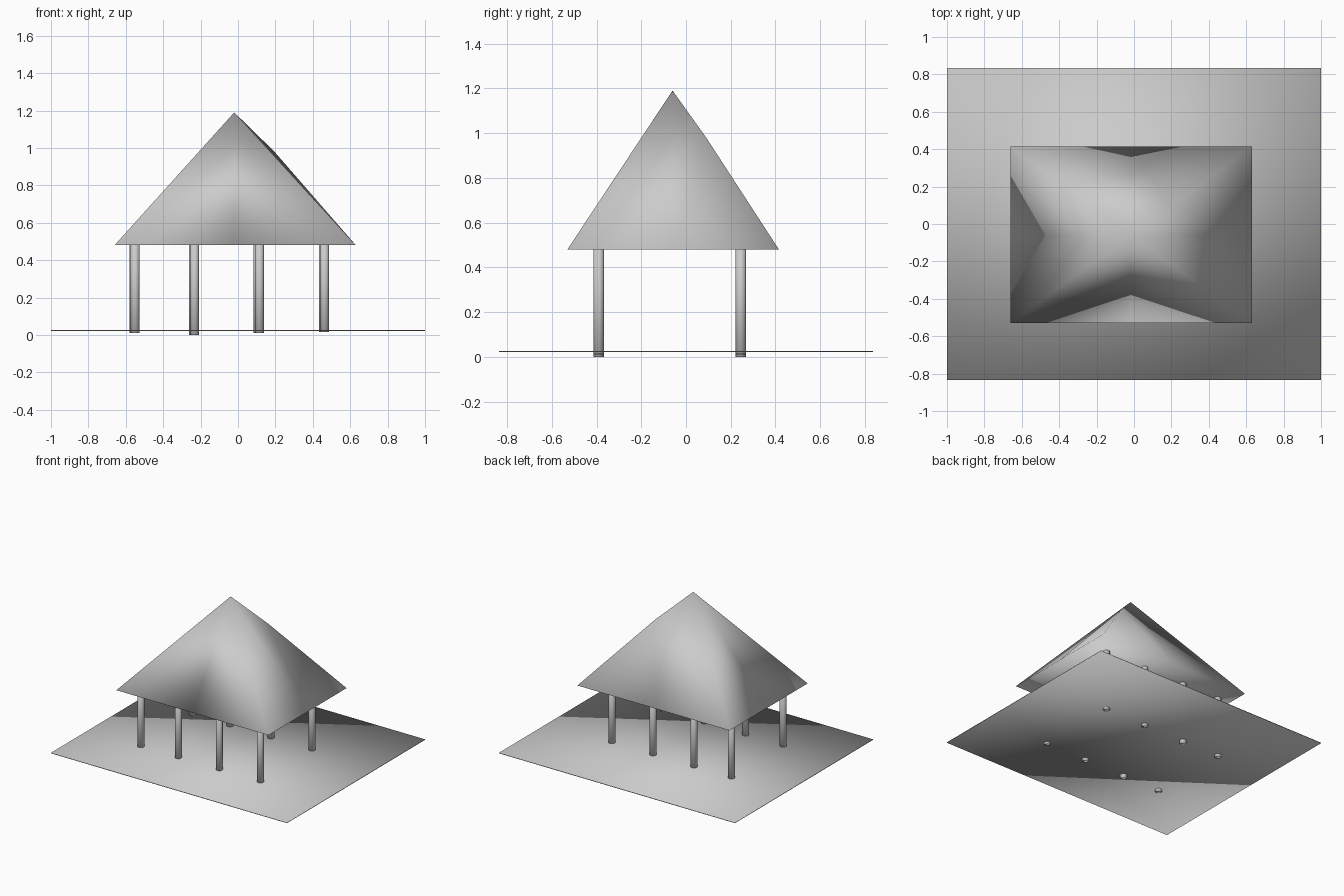
import bpy
import bmesh
from mathutils import Matrix, Vector

old = bpy.data.objects.get("Cube")
if old:
    bpy.data.objects.remove(old, do_unlink=True)

# Single plain grey
GREY = (0.6, 0.6, 0.6, 1.0)
grey = bpy.data.materials.new("plain_grey")
grey.use_nodes = True
grey.diffuse_color = GREY
grey.node_tree.nodes["Principled BSDF"].inputs["Base Color"].default_value = GREY


def finish(name, bm):
    """Turn a bmesh into a smooth object whose normals average all adjoining faces equally."""
    bmesh.ops.recalc_face_normals(bm, faces=bm.faces[:])
    for face in bm.faces:
        face.smooth = True
    bm.normal_update()
    bm.verts.index_update()
    normals = [sum((f.normal for f in v.link_faces), Vector()).normalized() for v in bm.verts]
    mesh = bpy.data.meshes.new(name)
    bm.to_mesh(mesh)
    bm.free()
    mesh.normals_split_custom_set_from_vertices(normals)
    mesh.materials.append(grey)
    obj = bpy.data.objects.new(name, mesh)
    bpy.context.collection.objects.link(obj)
    return obj


# Ground: a very thin slab
bm = bmesh.new()
bmesh.ops.create_cube(bm, size=1, matrix=Matrix.Translation((0, 0, 0.024)) @ Matrix.Diagonal((2, 1.67, 0.005, 1)))
finish("ground_slab", bm)

# Posts: two rows of four, with slightly uneven feet
POST_TOP = 0.482
for row, y, shift in (("front", -0.39, 0.007), ("back", 0.245, 0)):
    for i, (x, foot) in enumerate(((-0.557, 0.01), (-0.239, 0), (0.108, 0.01), (0.456, 0.015))):
        bm = bmesh.new()
        centre = Matrix.Translation((x + shift, y, (foot + POST_TOP) / 2))
        bmesh.ops.create_cone(bm, cap_ends=True, segments=16, radius1=0.024, radius2=0.024,
                              depth=POST_TOP - foot, matrix=centre)
        finish(f"{row}_post_{i + 1}", bm)

# Roof: closed pyramid with split eaves and a slight bulge on one hip
EAVE = 0.48
X0, X1, Y0, Y1 = -0.66, 0.63, -0.53, 0.415
XM, YM = -0.015, -0.058
rim = [(X0, Y0), (XM, Y0), (X1, Y0), (X1, YM), (X1, Y1), (XM, Y1), (X0, Y1), (X0, YM)]
bm = bmesh.new()
ring = [bm.verts.new((x, y, EAVE)) for x, y in rim]
apex = bm.verts.new((-0.02, -0.06, 1.19))
bulge = bm.verts.new((0.195, 0.09, 0.98))
centre = bm.verts.new((XM, YM, EAVE))
bulged_corner = ring[4]
for i, a in enumerate(ring):
    b = ring[(i + 1) % 8]
    if bulged_corner in (a, b):
        # Split the slope panels that meet at the bulged hip
        mid = a if b is bulged_corner else b
        bm.faces.new((mid, bulged_corner, bulge))
        bm.faces.new((mid, bulge, apex))
    else:
        bm.faces.new((a, b, apex))
    # Flat underside, one panel per corner
    if i % 2 == 0:
        bm.faces.new((a, ring[i - 1], centre, b))
finish("roof", bm)
